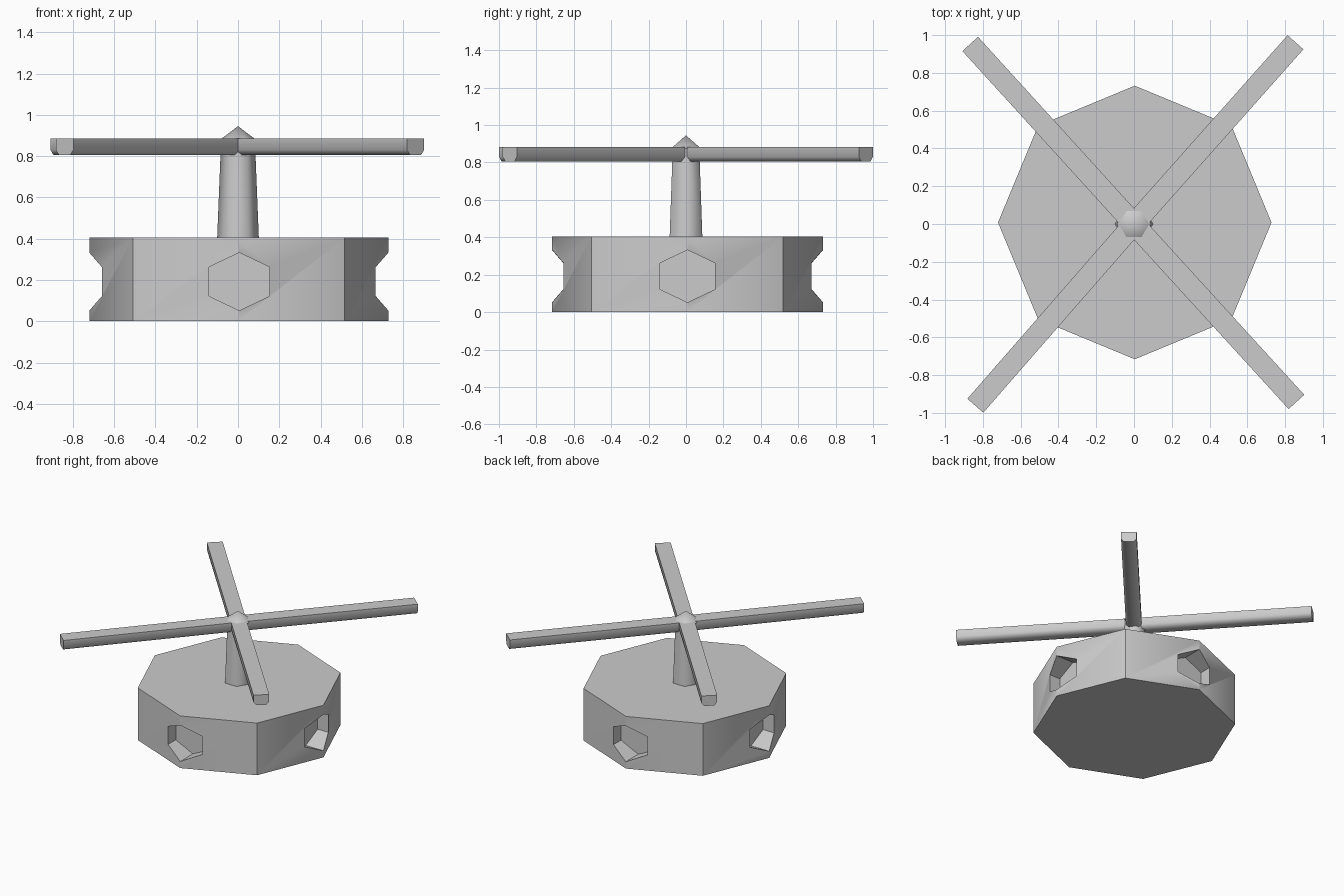
import bpy, bmesh, math
from mathutils import Vector, Matrix

if "Cube" in bpy.data.objects:
    bpy.data.objects.remove(bpy.data.objects["Cube"])

grey = bpy.data.materials.new("plain grey")
grey.diffuse_color = (0.6, 0.6, 0.6, 1)
grey.use_nodes = True
grey.node_tree.nodes["Principled BSDF"].inputs["Base Color"].default_value = grey.diffuse_color


def finish(name, bm):
    bmesh.ops.recalc_face_normals(bm, faces=bm.faces)
    mesh = bpy.data.meshes.new(name)
    bm.to_mesh(mesh)
    bm.free()
    mesh.materials.append(grey)
    ob = bpy.data.objects.new(name, mesh)
    bpy.context.collection.objects.link(ob)
    return ob


def smooth(ob, degrees):
    bpy.ops.object.select_all(action='DESELECT')
    ob.select_set(True)
    bpy.context.view_layer.objects.active = ob
    bpy.ops.object.shade_smooth_by_angle(angle=math.radians(degrees))


def prism(name, sides, r1, r2, z1, z2, cx=0.0, cy=0.0):
    bm = bmesh.new()
    bmesh.ops.create_cone(bm, cap_ends=True, segments=sides, radius1=r1,
                          radius2=r2, depth=z2 - z1,
                          matrix=Matrix.Translation((cx, cy, (z1 + z2) / 2)))
    # first vertex on the x axis
    bmesh.ops.rotate(bm, verts=bm.verts, cent=(cx, cy, 0),
                     matrix=Matrix.Rotation(math.pi / 2, 3, 'Z'))
    return finish(name, bm)


# Octagonal base with a corner on each axis
base = prism("base", 8, 0.724, 0.724, 0, 0.405, 0.004, 0.008)

# Shallow hexagonal recess in each of the four axis corners
for i in range(4):
    bm = bmesh.new()
    ring = []
    for dist in (0.57, 0.9):
        ring.append([bm.verts.new((dist, 0.147 / 0.866 * math.sin(k * math.pi / 3),
                                   0.192 + 0.14 * math.cos(k * math.pi / 3)))
                     for k in range(6)])
    bm.faces.new(ring[0])
    bm.faces.new(ring[1])
    for k in range(6):
        j = (k + 1) % 6
        bm.faces.new((ring[0][k], ring[0][j], ring[1][j], ring[1][k]))
    bmesh.ops.rotate(bm, verts=bm.verts, cent=(0, 0, 0),
                     matrix=Matrix.Rotation(i * math.pi / 2, 3, 'Z'))
    bmesh.ops.translate(bm, verts=bm.verts, vec=(0.006, 0.008, 0))
    cutter = finish("recess_cutter", bm)
    cutter.hide_render = True
    mod = base.modifiers.new("recess", 'BOOLEAN')
    mod.operation = 'DIFFERENCE'
    mod.solver = 'EXACT'
    mod.object = cutter
    bpy.context.view_layer.objects.active = base
    bpy.ops.object.modifier_apply(modifier=mod.name)
    bpy.data.objects.remove(cutter)

# Soft corners on the axes, crisp corners on the diagonals
smooth(base, 50)
for e in base.data.edges:
    a, b = (base.data.vertices[v].co for v in e.vertices)
    if abs(a.z - b.z) > 0.3 and min(abs(a.x), abs(a.y)) > 0.4:
        e.use_edge_sharp = True

# Tapered hexagonal post and its pointed cap
smooth(prism("post", 6, 0.101, 0.082, 0.40, 0.875), 61)
smooth(prism("cap", 6, 0.092, 0.0, 0.875, 0.945), 50)

# Four arms with chamfered lower edges
section = [(-0.056, 0.884), (0.056, 0.884), (0.056, 0.83),
           (0.036, 0.805), (-0.036, 0.805), (-0.056, 0.83)]
tips = [(0.855, 0.962), (0.86, -0.942), (-0.84, -0.962), (-0.867, 0.953)]
for tip in tips:
    end = Vector((*tip, 0))
    side = Vector((-end.y, end.x, 0)).normalized()
    bm = bmesh.new()
    rings = [[bm.verts.new(p + side * s + Vector((0, 0, z))) for s, z in section]
             for p in (Vector((0, 0, 0)), end)]
    bm.faces.new(rings[0])
    bm.faces.new(rings[1])
    for k in range(6):
        j = (k + 1) % 6
        bm.faces.new((rings[0][k], rings[0][j], rings[1][j], rings[1][k]))
    smooth(finish("arm", bm), 60)
